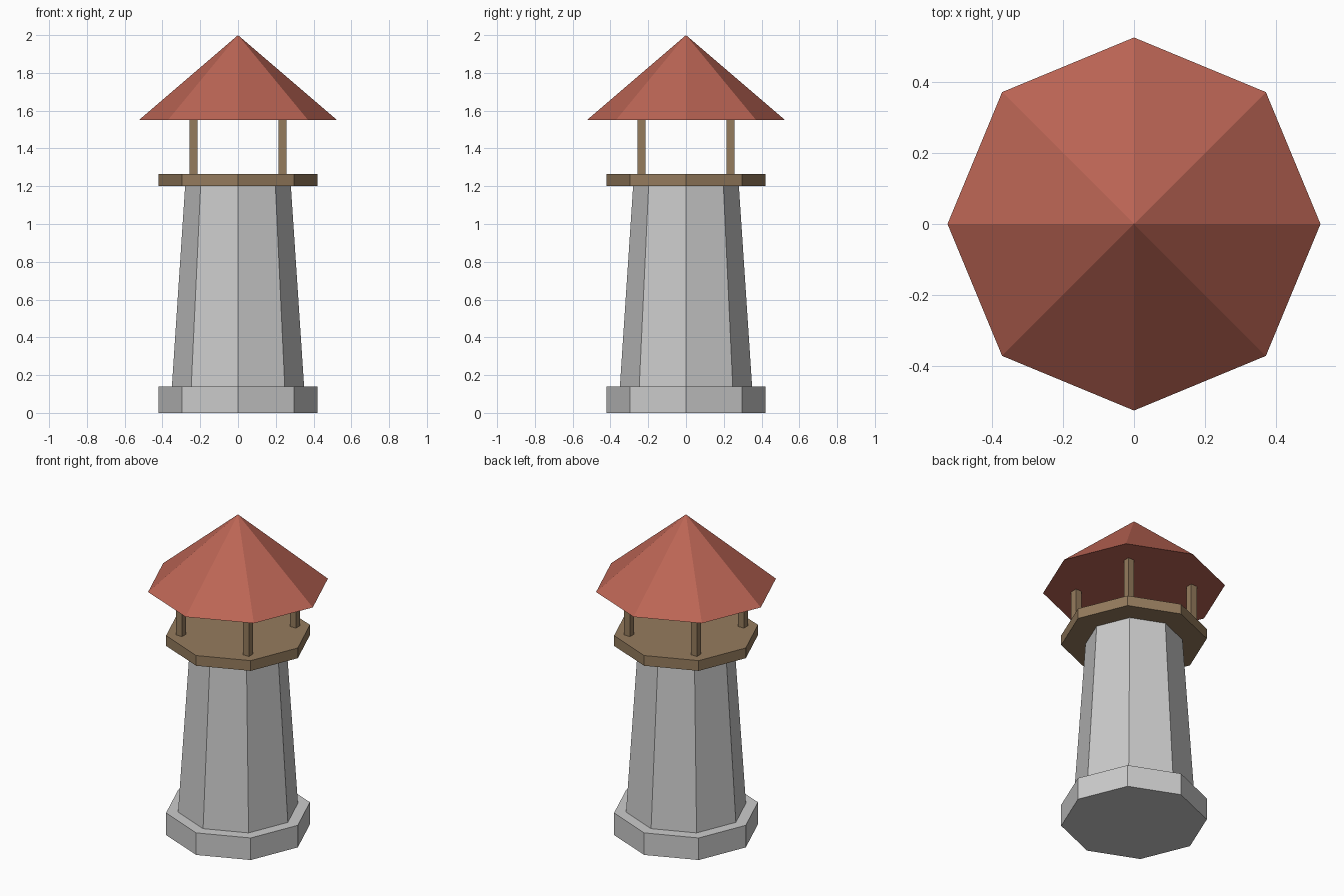
import bpy
import math

if "Cube" in bpy.data.objects:
    bpy.data.objects.remove(bpy.data.objects["Cube"])


def material(name, color):
    m = bpy.data.materials.new(name)
    m.diffuse_color = (*color, 1)
    m.use_nodes = True
    m.node_tree.nodes["Principled BSDF"].inputs["Base Color"].default_value = m.diffuse_color
    return m


wood = material("wood", (0.30, 0.20, 0.11))
red = material("roof_red", (0.50, 0.13, 0.09))


def prism(name, sides, r_bottom, r_top, z0, z1, xy=(0, 0), turn=0, mat=None):
    """Upright flat-sided prism, frustum or pyramid between two heights."""
    bpy.ops.mesh.primitive_cone_add(
        vertices=sides, radius1=r_bottom, radius2=r_top, depth=z1 - z0,
        location=(*xy, (z0 + z1) / 2), rotation=(0, 0, turn))
    obj = bpy.context.object
    obj.name = name
    if mat:
        obj.data.materials.append(mat)
    return obj


# Stone base and tapered shaft
prism("base", 8, 0.42, 0.42, 0, 0.14)
prism("tower_shaft", 8, 0.35, 0.28, 0.14, 1.2)

# Wooden lookout platform
prism("platform", 8, 0.42, 0.42, 1.2, 1.265, mat=wood)

# Four square roof posts
for sx in (-1, 1):
    for sy in (-1, 1):
        side = ("front" if sy < 0 else "back") + ("_left" if sx < 0 else "_right")
        prism(side + "_post", 4, 0.03, 0.03, 1.265, 1.55,
              (sx * 0.235, sy * 0.235), math.radians(45), wood)

# Pointed roof
prism("roof", 8, 0.525, 0, 1.55, 2.0, mat=red)
